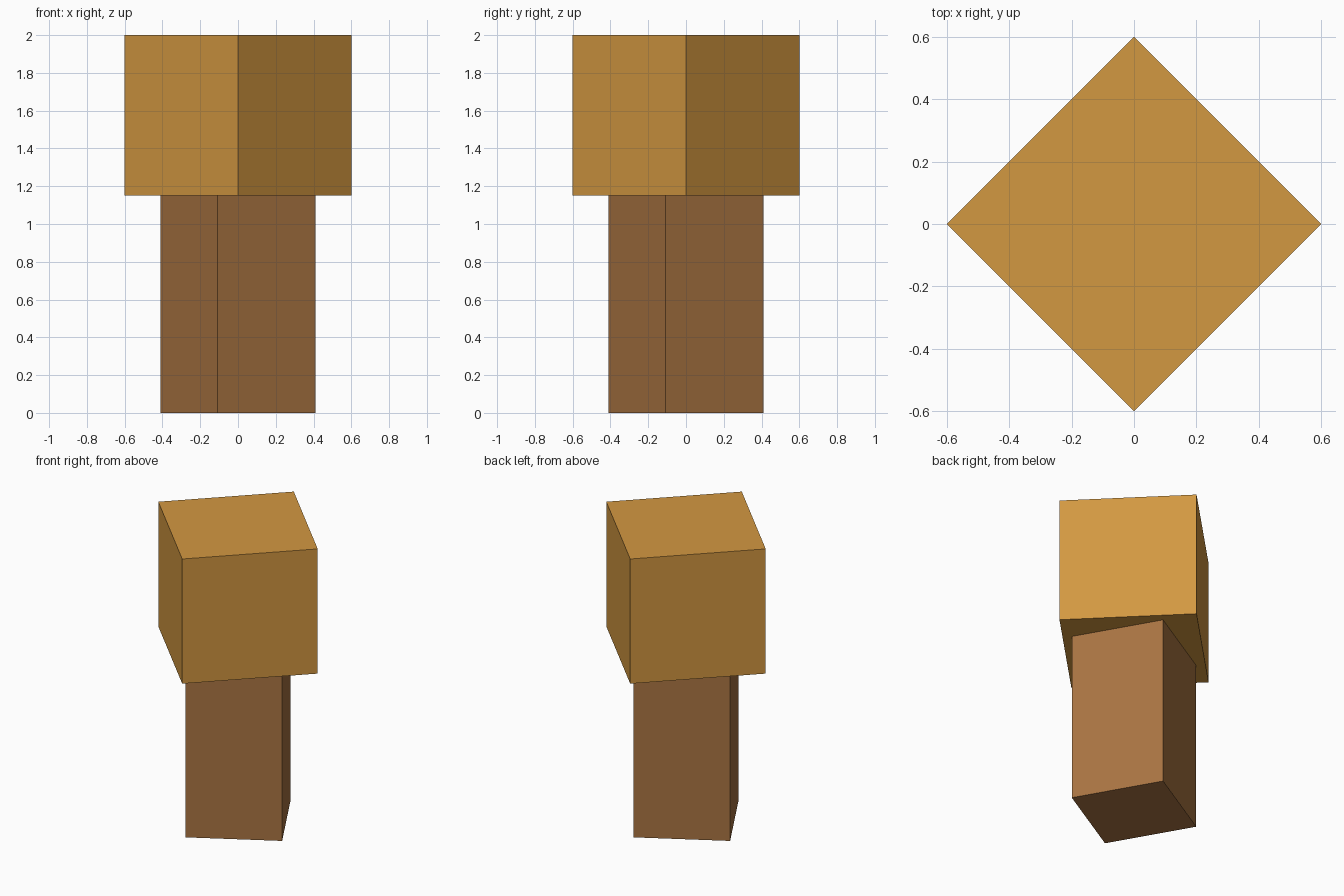
import bpy
import math

default = bpy.data.objects.get("Cube")
if default:
    bpy.data.objects.remove(default, do_unlink=True)


def make_material(name, rgb):
    mat = bpy.data.materials.new(name)
    mat.use_nodes = True
    colour = (*rgb, 1.0)
    mat.diffuse_color = colour
    bsdf = next(n for n in mat.node_tree.nodes if n.type == 'BSDF_PRINCIPLED')
    bsdf.inputs["Base Color"].default_value = colour
    return mat


def make_block(name, width, bottom, top, turn, mat):
    """Upright square block, turned about the vertical axis."""
    bpy.ops.mesh.primitive_cube_add(size=1, location=(0, 0, (bottom + top) / 2),
                                    rotation=(0, 0, math.radians(turn)))
    block = bpy.context.object
    block.name = name
    block.scale = (width, width, top - bottom)
    bpy.ops.object.transform_apply(location=False, rotation=False, scale=True)
    block.data.materials.append(mat)
    return block


trunk_brown = make_material("trunk brown", (0.392, 0.174, 0.054))
autumn_gold = make_material("autumn gold", (0.651, 0.314, 0.053))

# Trunk, turned 30 degrees
make_block("trunk", 0.60, 0.0, 1.15, 30, trunk_brown)

# Cubic foliage, corner towards the front
make_block("foliage", 0.85, 1.15, 2.0, 45, autumn_gold)
